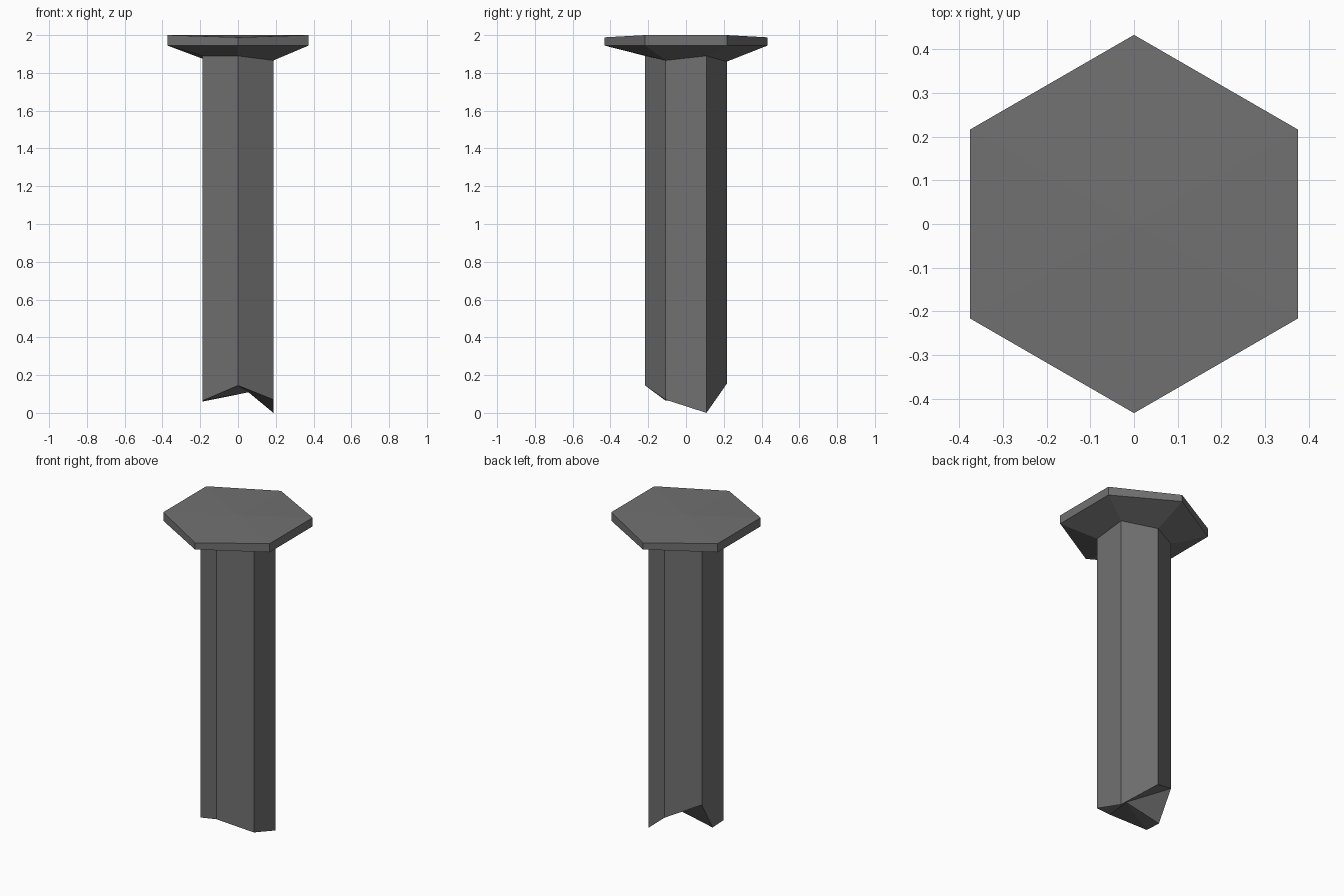
import bpy, bmesh, math

if "Cube" in bpy.data.objects:
    bpy.data.objects.remove(bpy.data.objects["Cube"])

mat = bpy.data.materials.new("dark grey metal")
mat.diffuse_color = (0.165, 0.165, 0.165, 1)
mat.use_nodes = True
mat.node_tree.nodes["Principled BSDF"].inputs["Base Color"].default_value = mat.diffuse_color

bm = bmesh.new()


def hex_ring(radius, heights):
    # corner order: right back, back, left back, left front, front, right front
    return [bm.verts.new((radius * math.cos(math.radians(30 + 60 * i)),
                          radius * math.sin(math.radians(30 + 60 * i)), z))
            for i, z in enumerate(heights)]


def bridge(upper, lower, skip=()):
    for i in range(6):
        if i not in skip:
            j = (i + 1) % 6
            bm.faces.new((upper[i], lower[i], lower[j], upper[j]))


def fan(ring, centre):
    c = bm.verts.new(centre)
    for i in range(len(ring)):
        bm.faces.new((ring[i], ring[(i + 1) % len(ring)], c))


# head rim, underside and shaft rings
rim_top = hex_ring(0.4325, (2.0, 1.988, 2.0, 2.0, 1.988, 2.0))
rim_low = hex_ring(0.4325, [1.945] * 6)
neck = hex_ring(0.2165, (1.89, 1.86, 1.875, 1.89, 1.89, 1.866))
tip = hex_ring(0.2165, (0.0, 0.155, 0.245, 0.065, 0.145, 0.07))
bridge(rim_top, rim_low)
bridge(rim_low, neck)
bridge(neck, tip, skip=(2,))

# left shaft face has an extra point on its broken lower edge
notch = bm.verts.new((-0.1875, 0.0, 0.06))
bm.faces.new((neck[2], tip[2], notch, tip[3], neck[3]))

# slightly domed top and jagged broken end
fan(rim_top, (0, 0, 2.0))
fan(tip[:3] + [notch] + tip[3:], (0.06, 0, 0.11))

bmesh.ops.recalc_face_normals(bm, faces=bm.faces)
mesh = bpy.data.meshes.new("spike")
bm.to_mesh(mesh)
bm.free()
mesh.materials.append(mat)
bpy.context.collection.objects.link(bpy.data.objects.new("headed_spike", mesh))
